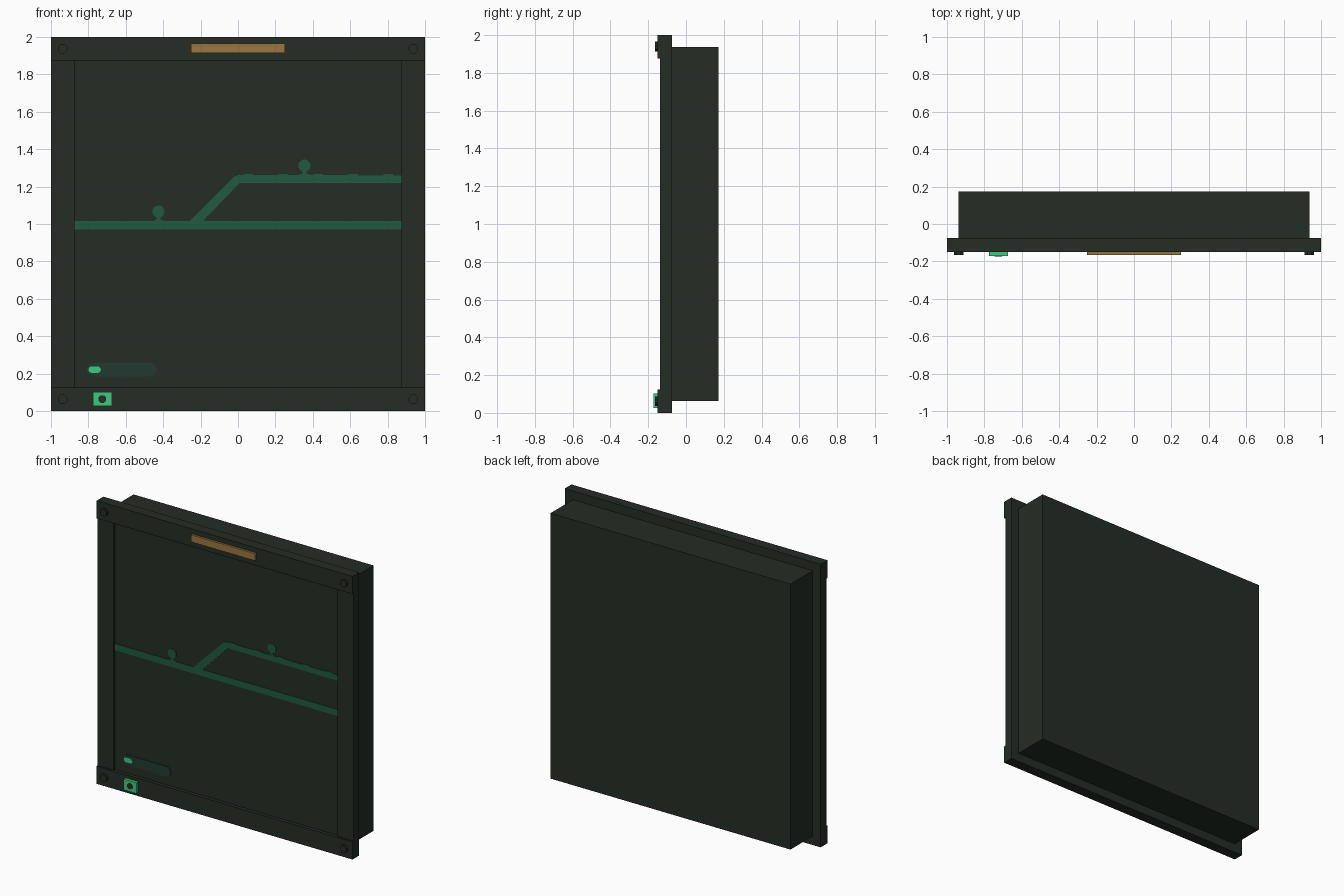
import bpy, bmesh, math

old = bpy.data.objects.get("Cube")
if old:
    bpy.data.objects.remove(old, do_unlink=True)


def material(name, rgb):
    m = bpy.data.materials.new(name)
    m.use_nodes = True
    colour = (*rgb, 1)
    m.diffuse_color = colour
    m.node_tree.nodes["Principled BSDF"].inputs["Base Color"].default_value = colour
    return m


CASE = material("dark case green", (0.017, 0.026, 0.018))
TRACK = material("track green", (0.015, 0.1, 0.05))
LIT = material("bright green", (0.05, 0.58, 0.22))
PILL = material("dull green", (0.016, 0.042, 0.029))
BRASS = material("brass", (0.32, 0.18, 0.05))


def prism(name, outline, y0, y1, mat):
    """Extrude an (x, z) outline from the front y0 to the back y1."""
    bm = bmesh.new()
    face = bm.faces.new([bm.verts.new((x, y0, z)) for x, z in outline])
    new = bmesh.ops.extrude_face_region(bm, geom=[face])["geom"]
    verts = [v for v in new if isinstance(v, bmesh.types.BMVert)]
    bmesh.ops.translate(bm, verts=verts, vec=(0, y1 - y0, 0))
    bmesh.ops.recalc_face_normals(bm, faces=bm.faces)
    mesh = bpy.data.meshes.new(name)
    bm.to_mesh(mesh)
    bm.free()
    mesh.materials.append(mat)
    ob = bpy.data.objects.new(name, mesh)
    bpy.context.collection.objects.link(ob)
    return ob


def box(name, x0, x1, z0, z1, y0, y1, mat):
    return prism(name, [(x0, z0), (x1, z0), (x1, z1), (x0, z1)], y0, y1, mat)


def disc(name, x, z, r, y0, y1, mat, sides=12):
    step = math.tau / sides
    pts = [(x + r * math.cos((i + 0.5) * step), z + r * math.sin((i + 0.5) * step))
           for i in range(sides)]
    return prism(name, pts, y0, y1, mat)


def capsule(name, x0, x1, z, r, y0, y1, mat, sides=8):
    pts = []
    for cx, start in ((x1 - r, -math.pi / 2), (x0 + r, math.pi / 2)):
        for i in range(sides + 1):
            a = start + math.pi * i / sides
            pts.append((cx + r * math.cos(a), z + r * math.sin(a)))
    return prism(name, pts, y0, y1, mat)


BACK, SEAT, PANEL, STILE, RAIL = 0.173, -0.075, -0.125, -0.138, -0.15
PAINT = PANEL - 0.004

# Rear housing, recessed panel and frame
box("rear_housing", -0.9375, 0.9375, 0.0625, 1.9375, SEAT, BACK, CASE)
box("screen_panel", -0.875, 0.875, 0.125, 1.875, PANEL, SEAT, CASE)
for side, s in (("left", 1), ("right", -1)):
    x0, x1 = sorted((0.875 * s, s))
    box(side + "_stile", x0, x1, 0.125, 1.875, STILE, SEAT, CASE)
for level, z in (("bottom", 0.0), ("top", 1.875)):
    box(level + "_rail", -1, 1, z, z + 0.125, STILE, SEAT, CASE)
    box(level + "_rail_cover", -1, 1, z, z + 0.125, RAIL, STILE, CASE)
    for side, s in (("left", 1), ("right", -1)):
        disc(f"{level}_{side}_bolt", 0.9375 * s, z + 0.0625, 0.027,
             -0.165, RAIL, CASE, 8)

# Name plate and push button
box("name_plate", -0.25, 0.25, 1.915, 1.965, -0.165, RAIL, BRASS)
box("push_button", -0.775, -0.675, 0.026, 0.102, -0.171, RAIL, LIT)
disc("button_centre", -0.726, 0.064, 0.022, -0.173, -0.171, CASE, 8)

# Track diagram: main line and branch
box("main_line", -0.875, 0.875, 0.97, 1.016, PAINT, PANEL, TRACK)
prism("branch_line", [(-0.257, 1.016), (-0.187, 1.016), (0.01, 1.22), (0.875, 1.22),
                      (0.875, 1.26), (0, 1.262), (-0.025, 1.25)], PAINT, PANEL, TRACK)
for i in range(5):
    x = 0.055 + 0.187 * i
    box("branch_joint", x - 0.025, x + 0.025, 1.26, 1.266, PAINT, PANEL, TRACK)

# Signals standing over the lines
for name, x, z in (("main", -0.425, 1.016), ("branch", 0.355, 1.262)):
    disc(name + "_signal_head", x, z + 0.05, 0.033, PAINT - 0.001, PANEL, TRACK)
    box(name + "_signal_post", x - 0.01, x + 0.01, z, z + 0.025, PAINT, PANEL, TRACK)
    box(name + "_signal_foot", x - 0.025, x + 0.025, z, z + 0.006, PAINT, PANEL, TRACK)

# Status bar with lit indicator
capsule("status_bar", -0.81, -0.435, 0.221, 0.036, PAINT, PANEL, PILL)
capsule("status_light", -0.8, -0.733, 0.221, 0.017, PAINT - 0.003, PAINT, LIT)
